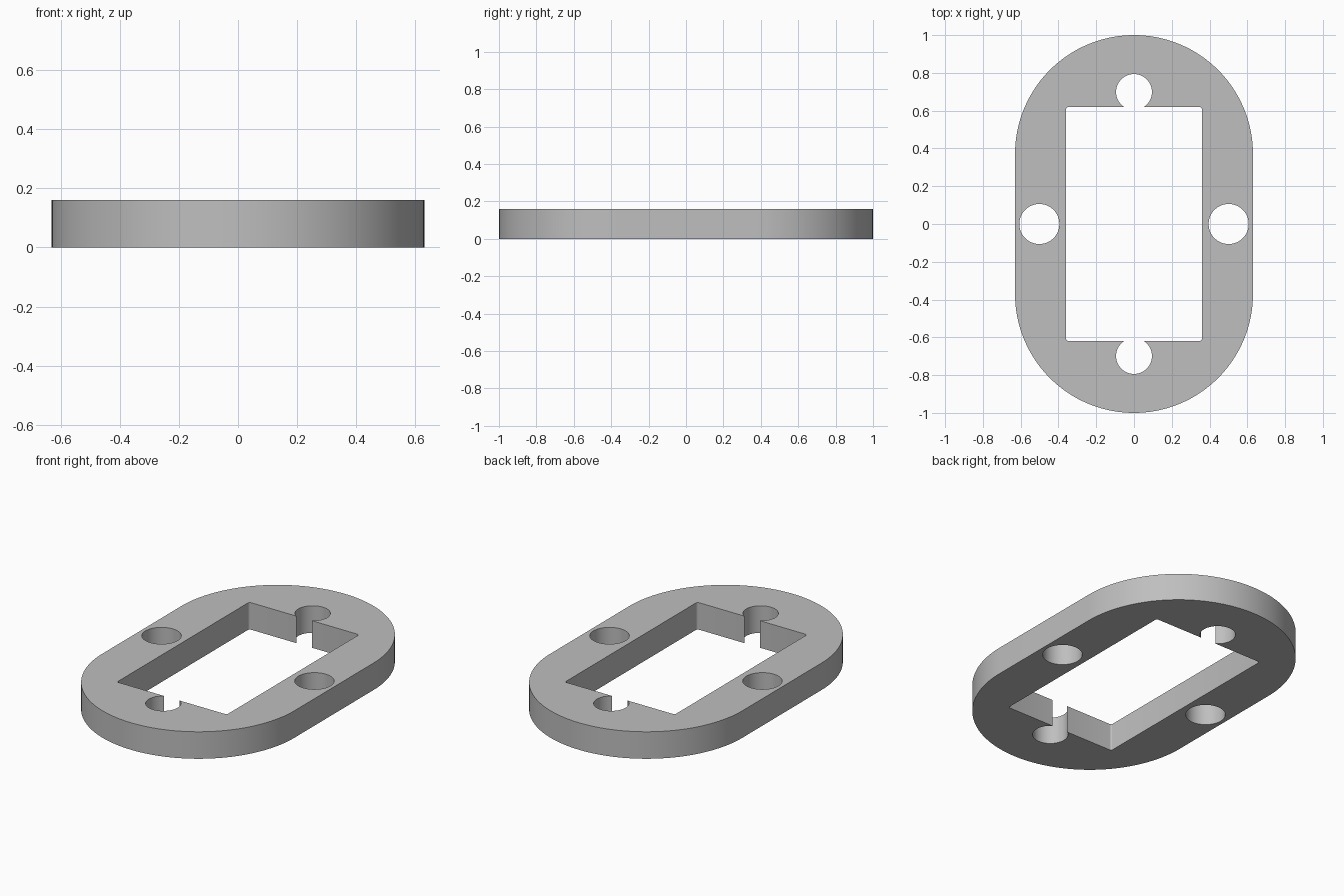
import bpy
import bmesh
from math import asin, cos, pi, radians, sin

cube = bpy.data.objects.get("Cube")
if cube:
    bpy.data.objects.remove(cube, do_unlink=True)

THICKNESS = 0.16
HALF_W, HALF_L = 0.63, 1.0      # outer slot shape
WIN_X, WIN_Y = 0.36, 0.619      # rectangular window
NOTCH_Y, NOTCH_R = 0.699, 0.095  # round notches at the window ends
HOLE_X, HOLE_R = 0.501, 0.106   # side screw holes
CORNER = 0.012


def arc(cx, cy, r, start, end, steps):
    """Points along an arc, angles in radians."""
    angles = [start + (end - start) * i / steps for i in range(steps + 1)]
    return [(cx + r * cos(a), cy + r * sin(a)) for a in angles]


def half_turn(points):
    """Close an outline by repeating it rotated 180 degrees."""
    return points + [(-x, -y) for x, y in points]


# Outer outline: two semicircles joined by straight sides
outer = half_turn(arc(0, HALF_L - HALF_W, HALF_W, 0, pi, 64))

# Window outline: rectangle with tiny corner fillets and a notch at each end
dip = asin((NOTCH_Y - WIN_Y) / NOTCH_R)
cx, cy = WIN_X - CORNER, WIN_Y - CORNER
window = half_turn(
    arc(cx, cy, CORNER, 0, pi / 2, 4)
    + arc(0, NOTCH_Y, NOTCH_R, -dip, pi + dip, 40)
    + arc(-cx, cy, CORNER, pi / 2, pi, 4))

# Side holes
holes = [arc(s * HOLE_X, 0, HOLE_R, 0, 2 * pi, 48)[:-1] for s in (-1, 1)]

# Fill the flat profile between the outlines
bm = bmesh.new()
for loop in [outer, window] + holes:
    verts = [bm.verts.new((x, y, 0)) for x, y in loop]
    for a, b in zip(verts, verts[1:] + verts[:1]):
        bm.edges.new((a, b))
bmesh.ops.triangle_fill(bm, edges=bm.edges[:], use_beauty=True, normal=(0, 0, 1))
bm.normal_update()
bmesh.ops.reverse_faces(bm, faces=[f for f in bm.faces if f.normal.z < 0])
mesh = bpy.data.meshes.new("mounting_plate")
bm.to_mesh(mesh)
bm.free()

plate = bpy.data.objects.new("mounting_plate", mesh)
bpy.context.collection.objects.link(plate)
bpy.ops.object.select_all(action='DESELECT')
plate.select_set(True)
bpy.context.view_layer.objects.active = plate

# Thicken upward, then smooth the curved walls
solid = plate.modifiers.new("thickness", 'SOLIDIFY')
solid.thickness = THICKNESS
solid.offset = 1
bpy.ops.object.modifier_apply(modifier=solid.name)
bpy.ops.object.shade_smooth_by_angle(angle=radians(20))

# Plain grey
grey = bpy.data.materials.new("plain_grey")
grey.use_nodes = True
colour = (0.52, 0.52, 0.52, 1)
grey.diffuse_color = colour
grey.node_tree.nodes["Principled BSDF"].inputs["Base Color"].default_value = colour
mesh.materials.append(grey)
